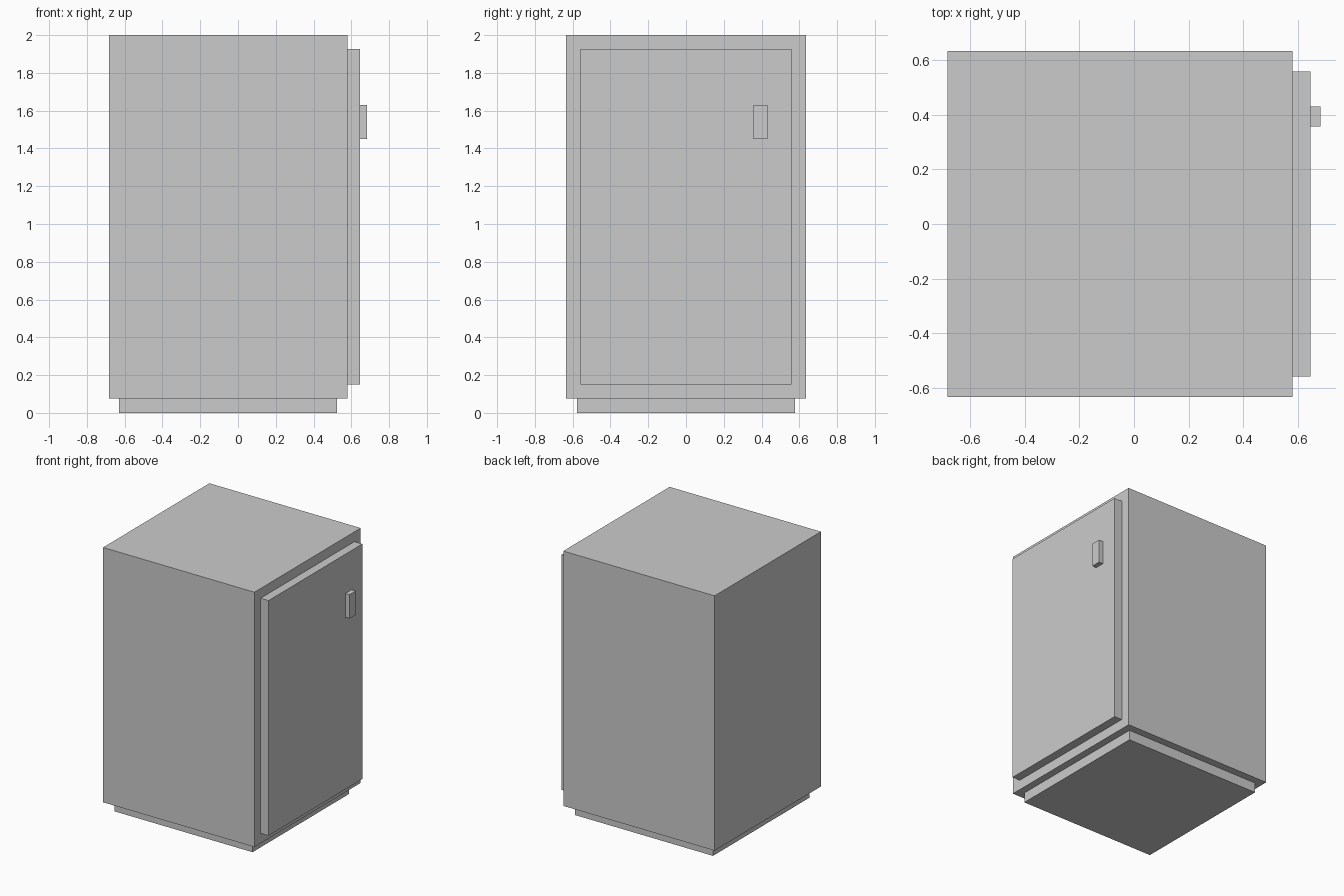
import bpy

if "Cube" in bpy.data.objects:
    bpy.data.objects.remove(bpy.data.objects["Cube"])


def box(name, x, y, z):
    """Add a box spanning the given (min, max) ranges."""
    spans = (x, y, z)
    bpy.ops.mesh.primitive_cube_add(size=1, location=[(a + b) / 2 for a, b in spans])
    obj = bpy.context.object
    obj.name = name
    obj.scale = [b - a for a, b in spans]
    bpy.ops.object.transform_apply(location=False, rotation=False, scale=True)
    return obj


FRONT = 0.581        # cabinet face that carries the door
DOOR_FACE = 0.647

# Recessed plinth under the cabinet
box("plinth", (-0.629, 0.525), (-0.576, 0.576), (0, 0.076))
# Main cabinet body
box("cabinet_body", (-0.683, FRONT), (-0.634, 0.634), (0.076, 2))
# Door slab on the +x face
box("door", (FRONT, DOOR_FACE), (-0.559, 0.559), (0.151, 1.926))
# Small upright handle
box("door_handle", (DOOR_FACE, 0.683), (0.357, 0.431), (1.45, 1.63))
